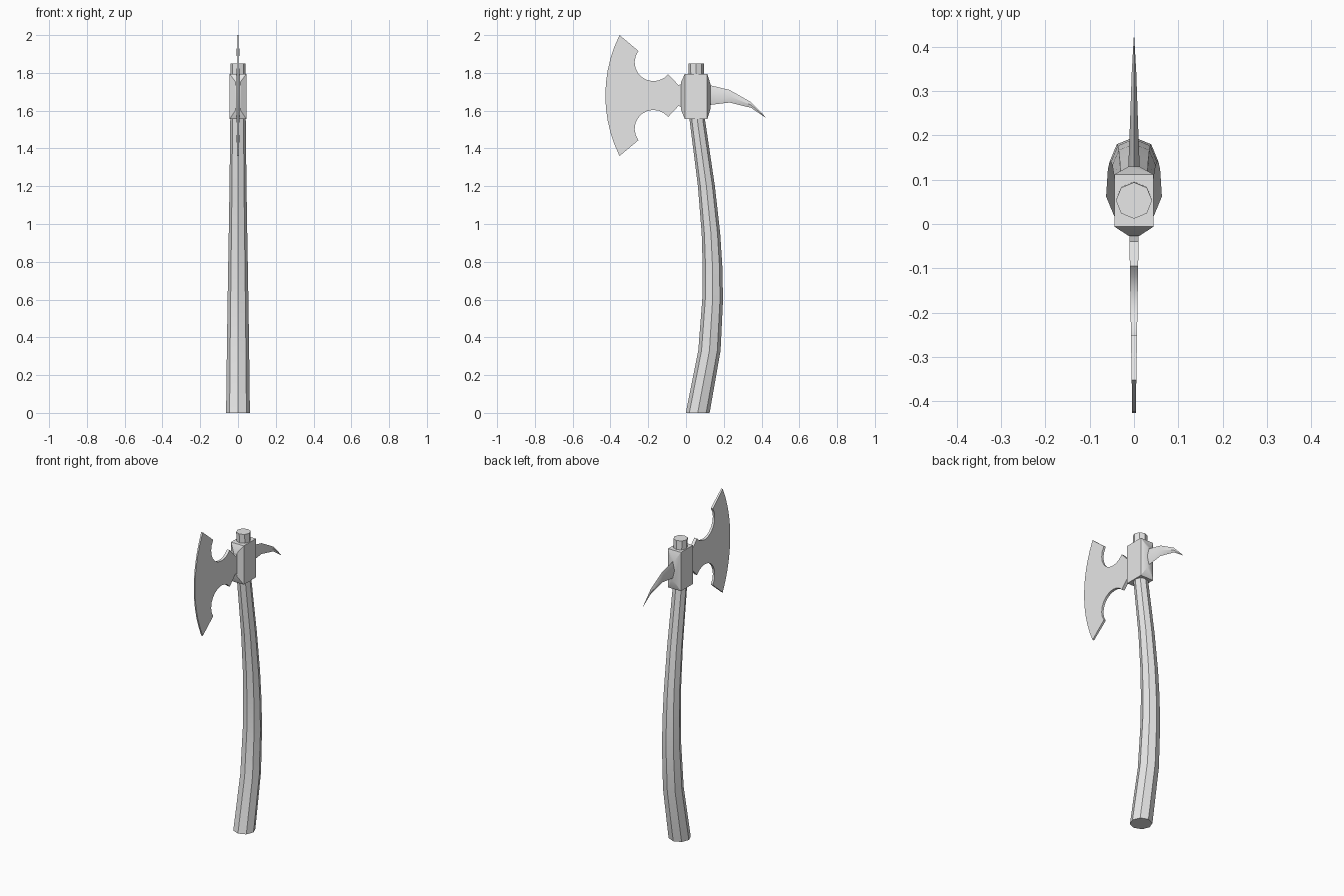
import bpy, bmesh, math
from math import sin, cos, radians
from mathutils import Vector

cube = bpy.data.objects.get("Cube")
if cube:
    bpy.data.objects.remove(cube, do_unlink=True)

grey = bpy.data.materials.new("plain grey")
grey.use_nodes = True
grey.diffuse_color = (0.8, 0.8, 0.8, 1)
grey.node_tree.nodes["Principled BSDF"].inputs["Base Color"].default_value = (0.8, 0.8, 0.8, 1)


def finish(name, bm):
    """Turn a bmesh into a shaded object."""
    bmesh.ops.recalc_face_normals(bm, faces=bm.faces)
    mesh = bpy.data.meshes.new(name)
    bm.to_mesh(mesh)
    bm.free()
    mesh.materials.append(grey)
    ob = bpy.data.objects.new(name, mesh)
    bpy.context.collection.objects.link(ob)
    bpy.ops.object.select_all(action="DESELECT")
    ob.select_set(True)
    bpy.context.view_layer.objects.active = ob
    bpy.ops.object.shade_smooth_by_angle(angle=radians(30))
    return ob


def loft(name, rings):
    """Skin a list of equal rings of points and cap both ends."""
    bm = bmesh.new()
    loops = [[bm.verts.new(p) for p in ring] for ring in rings]
    for a, b in zip(loops, loops[1:]):
        for i in range(len(a)):
            j = (i + 1) % len(a)
            bm.faces.new((a[i], a[j], b[j], b[i]))
    bm.faces.new(loops[0])
    bm.faces.new(loops[-1])
    return finish(name, bm)


# Curved eight-sided handle: height, centre y, radius
handle = [(0, .062, .063), (.33, .124, .059), (.6, .141, .055), (.78, .14, .052),
          (.95, .132, .049), (1.2, .108, .045), (1.55, .06, .041), (1.85, .053, .041)]
loft("handle", [[(r * cos(k * math.pi / 4), y + r * sin(k * math.pi / 4), z)
                 for k in range(8)] for z, y, r in handle])


# Head block with tapered front and rear: y, half width, bottom, top
def rectangle(y, w, low, high):
    return [(-w, y, low), (w, y, low), (w, y, high), (-w, y, high)]


socket = [(-.027, .012, 1.605, 1.75), (-.006, .044, 1.555, 1.795),
          (.112, .044, 1.555, 1.795), (.13, .012, 1.61, 1.74)]
loft("head_socket", [rectangle(*s) for s in socket])

# Curved back spike with a diamond section: y, half width, bottom, top
spike = [(.125, .013, 1.63, 1.735), (.23, .009, 1.643, 1.71),
         (.345, .005, 1.615, 1.645), (.422, .0005, 1.562, 1.565)]
loft("back_spike", [[(0, y, low), (w, y, (low + high) / 2), (0, y, high),
                     (-w, y, (low + high) / 2)] for y, w, low, high in spike])

# Axe blade: upper half of the outline, mirrored about its middle height
MID = 1.68
upper = []
for k in range(6):                      # cutting edge
    a = radians(26.4 * k / 5)
    upper.append((.293 - .72 * cos(a), MID + .72 * sin(a)))
for k in range(11):                     # round notch
    a = radians(143 + 178 * k / 10)
    upper.append((-.172 + .1 * cos(a), 1.856 + .1 * sin(a)))
upper += [(-.04, 1.735), (-.02, 1.742)]
lower = [(y, 2 * MID - z) for y, z in reversed(upper[1:])]
outline = upper + lower


def half_thickness(y):
    return .004 + .0065 * (y + .427) / .4


bm = bmesh.new()
sides = [[bm.verts.new((s * half_thickness(y), y, z)) for y, z in outline] for s in (-1, 1)]
for side in sides:
    bm.faces.new(side)
for i in range(len(outline)):
    j = (i + 1) % len(outline)
    bm.faces.new((sides[0][i], sides[0][j], sides[1][j], sides[1][i]))
finish("axe_blade", bm)
